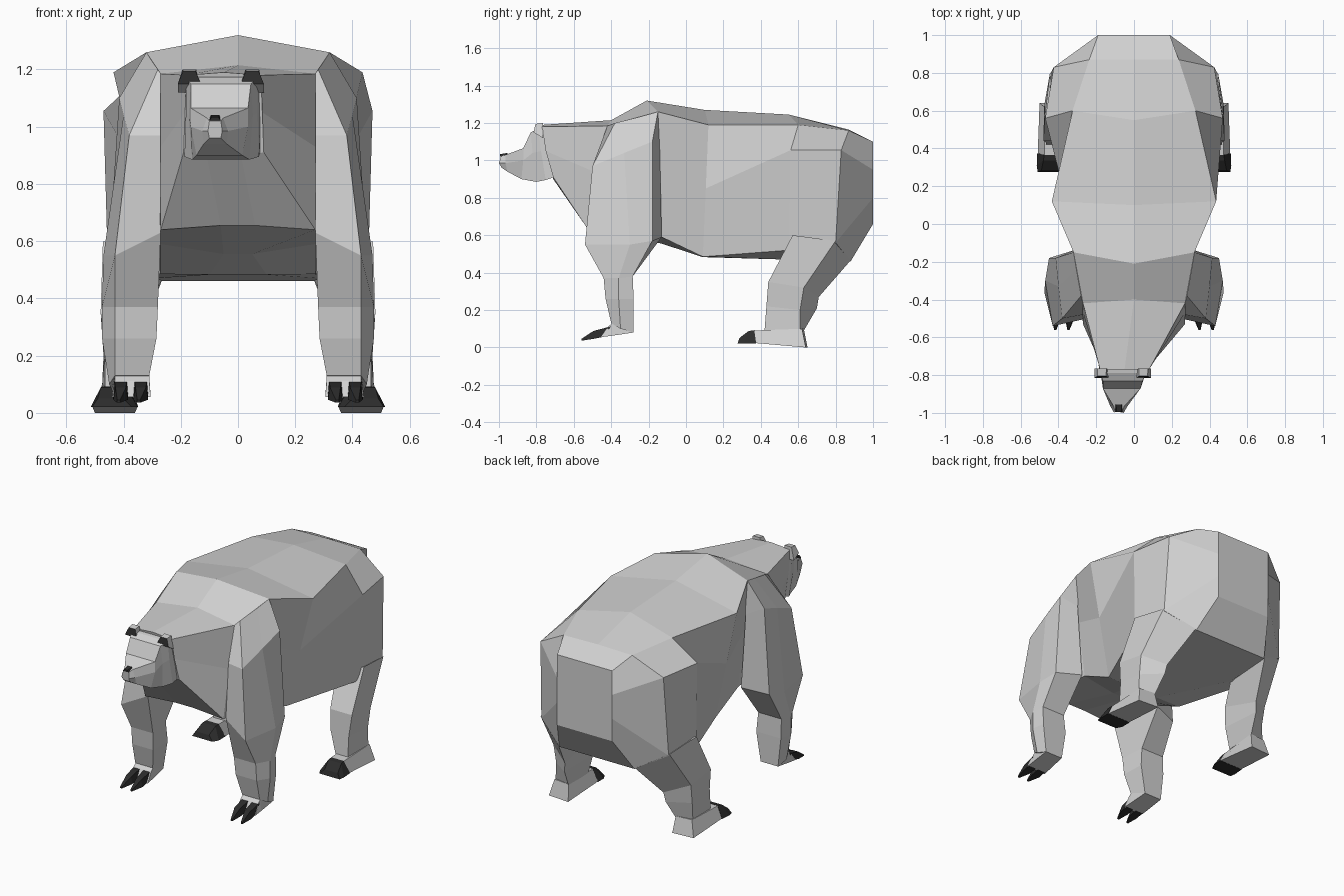
import bpy, bmesh


def material(name, c):
    m = bpy.data.materials.new(name)
    m.diffuse_color = (*c, 1)
    return m


FUR = material("pale grey fur", (0.64, 0.64, 0.64))
DARK = material("near black", (0.025, 0.025, 0.025))


def loft(name, rings, mats=(FUR,), rule=None):
    """Skin closed rings of points in sequence and cap both ends."""
    bm = bmesh.new()
    rows = [[bm.verts.new(p) for p in r] for r in rings]
    n = len(rows[0])
    for a, b in zip(rows, rows[1:]):
        for i in range(n):
            j = (i + 1) % n
            bm.faces.new((a[i], a[j], b[j], b[i]))
    bm.faces.new(rows[0][::-1])
    bm.faces.new(rows[-1])
    bmesh.ops.recalc_face_normals(bm, faces=bm.faces)
    if rule:
        for f in bm.faces:
            f.material_index = rule(f)
    me = bpy.data.meshes.new(name)
    bm.to_mesh(me)
    bm.free()
    for m in mats:
        me.materials.append(m)
    ob = bpy.data.objects.new(name, me)
    bpy.context.collection.objects.link(ob)
    return ob


def flip(rings):
    return [[(-x, y, z) for x, y, z in r] for r in rings]


def pair(name, rings, mat=FUR):
    loft("right_" + name, rings, (mat,))
    loft("left_" + name, flip(rings), (mat,))


def mirror_ring(cx, half, top=None):
    """Half outline on +x mirrored about cx, with optional ridge point."""
    r = [(cx + x, y, z) for x, y, z in half]
    l = [(cx - x, y, z) for x, y, z in reversed(half)]
    return ([(cx, *top)] if top else []) + r + l


# Torso and neck: ridge, shoulder, side, lower side, underside
torso = [
    (-.05, (-.77, 1.19), [(.13, -.77, 1.18), (.135, -.75, 1.05), (.14, -.71, .91), (.06, -.71, .90)]),
    (0, (-.40, 1.215), [(.27, -.42, 1.185), (.27, -.47, .93), (.27, -.53, .64), (.06, -.53, .655)]),
    (0, (-.21, 1.32), [(.32, -.15, 1.26), (.30, -.15, .95), (.27, -.13, .59), (.05, -.13, .555)]),
    (0, (.10, 1.27), [(.435, .12, 1.19), (.355, .106, .85), (.27, .09, .485), (.10, .09, .483)]),
    (0, (.55, 1.245), [(.325, .60, 1.19), (.47, .56, 1.055), (.455, .55, .52), (.29, .53, .47)]),
    (0, (.87, 1.165), [(.237, .87, 1.16), (.425, .83, 1.055), (.44, .80, .56), (.26, .88, .46)]),
    (0, (1.0, 1.10), [(.19, 1.0, 1.10), (.19, 1.0, .95), (.19, 1.0, .80), (.19, 1.0, .66)]),
]
loft("torso", [mirror_ring(cx, half, top) for cx, top, half in torso])

# Head, set slightly to one side
head = [
    (-.05, [(.13, -.73, 1.18), (.13, -.72, 1.05), (.13, -.68, .92)]),
    (-.057, [(.125, -.79, 1.17), (.125, -.775, 1.05), (.13, -.75, .895)]),
    (-.06, [(.105, -.83, 1.15), (.112, -.82, 1.04), (.10, -.80, .885)]),
    (-.065, [(.10, -.87, 1.065), (.10, -.87, 1.0), (.08, -.88, .90)]),
    (-.08, [(.028, -.965, 1.03), (.045, -.965, .985), (.04, -.955, .94)]),
    (-.08, [(.02, -.99, 1.02), (.025, -1.0, .985), (.02, -.985, .96)]),
]
loft("head", [mirror_ring(cx, half) for cx, half in head])


def block(cx, y, w0, w1, z0, z1, lean=0):
    """Trapezoid section; lean moves the top edge back."""
    return [(cx - w0, y, z0), (cx + w0, y, z0), (cx + w1, y + lean, z1), (cx - w1, y + lean, z1)]


# Ears with dark inner faces, and nose
for side, cx in (("right", .05), ("left", -.17)):
    loft(side + "_ear",
         [block(cx, -.765, .04, .024, 1.12, 1.2), block(cx, -.815, .04, .022, 1.15, 1.195, .01)],
         (FUR, DARK), lambda f: int(f.normal.y < -.7))
loft("nose", [block(-.08, -.955, .022, .015, 1.02, 1.04),
              block(-.08, -.995, .02, .012, 1.021, 1.033)], (DARK,))

# Front legs: front inner, front outer, outer, rear outer, rear inner
pair("front_leg", [
    [(.27, -.42, 1.185), (.28, -.38, 1.2), (.305, -.24, 1.235), (.32, -.15, 1.26), (.29, -.15, 1.24)],
    [(.27, -.48, .97), (.38, -.50, .97), (.40, -.33, 1.04), (.415, -.18, 1.10), (.315, -.14, 1.05)],
    [(.27, -.505, .63), (.43, -.54, .55), (.47, -.30, .55), (.45, -.18, .57), (.29, -.13, .59)],
    [(.28, -.44, .37), (.43, -.44, .37), (.475, -.36, .37), (.46, -.285, .38), (.30, -.285, .38)],
    [(.285, -.43, .26), (.43, -.43, .26), (.475, -.36, .26), (.46, -.28, .26), (.29, -.28, .26)],
    [(.31, -.40, .13), (.43, -.40, .13), (.45, -.35, .10), (.44, -.28, .08), (.32, -.28, .08)],
])
pair("front_paw", [
    [(.32, -.28, .08), (.44, -.28, .08), (.44, -.32, .14), (.32, -.32, .14)],
    [(.31, -.40, .062), (.44, -.40, .062), (.43, -.395, .13), (.31, -.395, .13)],
    [(.305, -.455, .055), (.44, -.455, .055), (.43, -.415, .112), (.31, -.415, .112)],
])
for i, cx in enumerate((.34, .41)):
    pair(f"front_claw_{i + 1}", [block(cx, -.44, .026, .022, .057, .113, .04),
                                 block(cx, -.495, .026, .018, .046, .088),
                                 block(cx + .007, -.56, .006, .005, .036, .045)], DARK)

# Hind legs: front inner, front outer, rear outer, rear inner
pair("hind_leg", [
    [(.30, .55, .55), (.472, .57, .60), (.445, .80, .57), (.265, .88, .465)],
    [(.33, .44, .35), (.48, .44, .35), (.475, .63, .32), (.34, .71, .27)],
    [(.34, .43, .22), (.465, .43, .22), (.47, .61, .20), (.35, .70, .21)],
    [(.38, .42, .09), (.465, .42, .09), (.475, .61, .09), (.37, .63, .09)],
])
pair("hind_foot", [
    [(.39, .355, .09), (.475, .355, .09), (.475, .62, .10), (.37, .63, .10)],
    [(.35, .365, .024), (.51, .365, .024), (.50, .64, 0), (.36, .65, 0)],
])
pair("hind_claws", [
    [(.39, .365, .092), (.475, .365, .092), (.512, .375, .022), (.348, .375, .022)],
    [(.39, .335, .088), (.48, .335, .088), (.515, .31, .02), (.35, .31, .02)],
    [(.40, .285, .05), (.49, .285, .05), (.51, .275, .02), (.37, .275, .02)],
], DARK)
